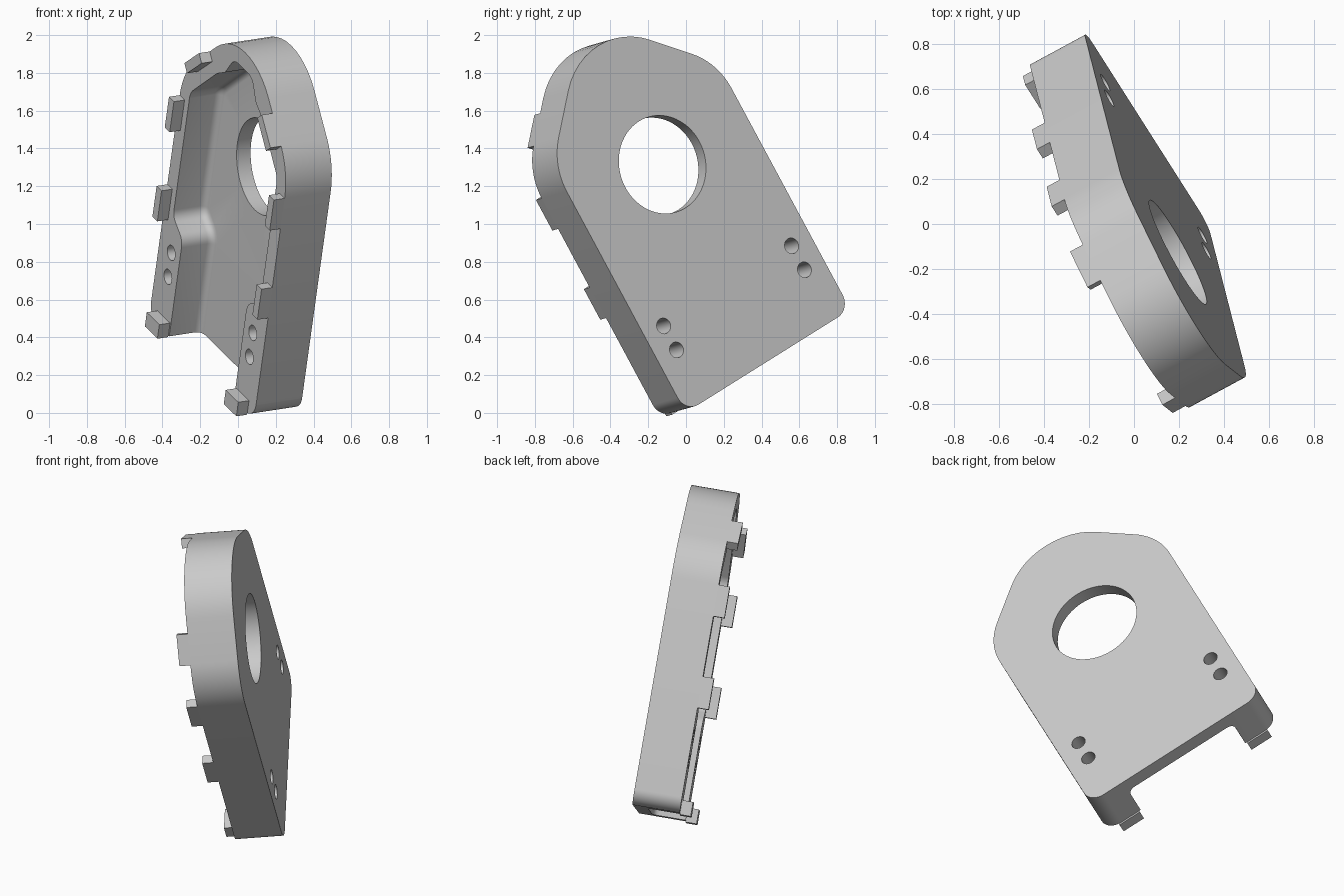
import bpy, bmesh, math
from mathutils import Vector, Matrix

cube = bpy.data.objects.get("Cube")
if cube:
    bpy.data.objects.remove(cube)

# Plate frame: across the plate, up the plate, out of the flat face
up = Vector((0.121, -0.47, 0.874)).normalized()
out = Vector((0.872, 0.472, 0.133))
out = (out - up * out.dot(up)).normalized()
across = up.cross(out)
FRAME = Matrix((across, up, out)).transposed().to_4x4()
FRAME.translation = (0.195, -0.125, 1.315)

RIM, TAB, FLOOR, FILLET = -0.28, -0.345, -0.085, 0.04

grey = bpy.data.materials.new("plain_grey")
grey.use_nodes = True
grey.diffuse_color = (0.59, 0.59, 0.59, 1)
grey.node_tree.nodes["Principled BSDF"].inputs["Base Color"].default_value = (0.59, 0.59, 0.59, 1)


def rounded(corners, steps=12):
    """Outline from (x, y, radius) corners."""
    pts = []
    for i, (x, y, r) in enumerate(corners):
        p = Vector((x, y, 0))
        if r == 0:
            pts.append(p)
            continue
        a = (Vector((*corners[i - 1][:2], 0)) - p).normalized()
        b = (Vector((*corners[(i + 1) % len(corners)][:2], 0)) - p).normalized()
        half = a.angle(b) / 2
        centre = p + (a + b).normalized() * r / math.sin(half)
        start = (p + a * r / math.tan(half) - centre).normalized()
        end = (p + b * r / math.tan(half) - centre).normalized()
        pts += [centre + start.slerp(end, k / steps).normalized() * r for k in range(steps + 1)]
    return pts


def mirrored(half):
    """Complete a right-hand half profile, listed bottom to top, on the left."""
    return half + [(-x, y, r) for x, y, r in reversed(half) if x > 0]


def circle(x, y, r, n):
    return [Vector((x + r * math.cos(math.tau * k / n), y + r * math.sin(math.tau * k / n), 0))
            for k in range(n)]


def inset(path, d):
    """Move an open path to its left by d."""
    moved = []
    for i, p in enumerate(path):
        t = (path[min(i + 1, len(path) - 1)] - path[max(i - 1, 0)]).normalized()
        if i in (0, len(path) - 1):
            t = Vector((0, 1 if i == 0 else -1, 0))
        moved.append(p + Vector((-t.y, t.x, 0)) * d)
    return moved


def at(pts, z):
    return [Vector((p.x, p.y, z)) for p in pts]


def cap(bm, loops, z):
    """Flat face between an outline and the holes in it."""
    edges = []
    for loop in loops:
        verts = [bm.verts.new(p) for p in at(loop, z)]
        edges += [bm.edges.new((verts[i - 1], verts[i])) for i in range(len(verts))]
    bmesh.ops.triangle_fill(bm, edges=edges, use_beauty=True, normal=(0, 0, 1))


def skin(bm, rings, closed=True):
    """Quads through a stack of matching rings."""
    rows = [[bm.verts.new(p) for p in ring] for ring in rings]
    for a, b in zip(rows, rows[1:]):
        for i in range(0 if closed else 1, len(a)):
            bm.faces.new((a[i - 1], a[i], b[i], b[i - 1]))


def finish(bm, name):
    bmesh.ops.remove_doubles(bm, verts=bm.verts, dist=0.00002)
    bmesh.ops.recalc_face_normals(bm, faces=bm.faces)
    mesh = bpy.data.meshes.new(name)
    bm.to_mesh(mesh)
    bm.free()
    mesh.materials.append(grey)
    obj = bpy.data.objects.new(name, mesh)
    bpy.context.collection.objects.link(obj)
    obj.matrix_world = FRAME
    return obj


# Profiles: outer wall, pocket open at the bottom, bore and screw holes
outer = rounded(mirrored(
    [(0.36, -1.19, 0), (0.585, -1.19, 0.09), (0.585, 0.305, 0.38), (0, 0.89, 0.41)]))
pocket = rounded(mirrored(
    [(0.36, -1.19, 0), (0.36, -0.61, 0.08), (0.485, -0.53, 0.07), (0.485, 0.22, 0.09),
     (0.25, 0.46, 0.06), (0.17, 0.51, 0.05), (0.1, 0.625, 0.08)]), 6)
bore = circle(0, 0, 0.262, 64)
screws = [circle(side * 0.454, y, 0.042, 28) for side in (-1, 1) for y in (-0.735, -0.88)]

# Pocket wall rings, ending in a fillet to the floor
fillet = []
for k in range(6):
    a = math.radians(18 * k)
    fillet.append(at(inset(pocket, FILLET * (1 - math.cos(a))),
                     FLOOR - FILLET * (1 - math.sin(a))))

# Housing: outer wall, flat back, rim, pocket, holes and the open bottom edge
bm = bmesh.new()
cap(bm, [outer, bore] + screws, 0)
cap(bm, [outer + pocket[-2:0:-1]] + screws, RIM)
cap(bm, [fillet[-1], bore], FLOOR)
skin(bm, [at(outer, z) for z in (0, FLOOR - FILLET, RIM)], closed=False)
skin(bm, [at(pocket, RIM)] + fillet, closed=False)
skin(bm, [at(bore, 0), at(bore, FLOOR)])
for screw in screws:
    skin(bm, [at(screw, 0), at(screw, RIM)])
edge = at([outer[-1], outer[0]], 0) + [r[0] for r in fillet] + [r[-1] for r in reversed(fillet)]
bm.faces.new([bm.verts.new(p) for p in edge])
body = finish(bm, "housing")

# Locating tabs along the rim, one outline per side
tabs = {
    "foot_tab": [(0.37, -1.2), (0.51, -1.2), (0.51, -1.115), (0.37, -1.115)],
    "lower_side_tab": [(0.53, -0.575), (0.585, -0.575), (0.585, -0.39), (0.53, -0.39)],
    "upper_side_tab": [(0.53, -0.035), (0.585, -0.035), (0.585, 0.15), (0.53, 0.15)],
    "shoulder_tab": [(0.44, 0.37), (0.48, 0.41), (0.35, 0.54), (0.31, 0.5)],
}
for name, corners in tabs.items():
    for label, side in (("left", -1), ("right", 1)):
        pts = [Vector((side * x, y, 0)) for x, y in corners]
        bm = bmesh.new()
        cap(bm, [pts], TAB)
        cap(bm, [pts], RIM)
        skin(bm, [at(pts, TAB), at(pts, RIM)])
        finish(bm, f"{name}_{label}")

# Smooth curved walls, keep edges crisp
bpy.ops.object.select_all(action='DESELECT')
body.select_set(True)
bpy.context.view_layer.objects.active = body
bpy.ops.object.shade_smooth_by_angle(angle=math.radians(30))
